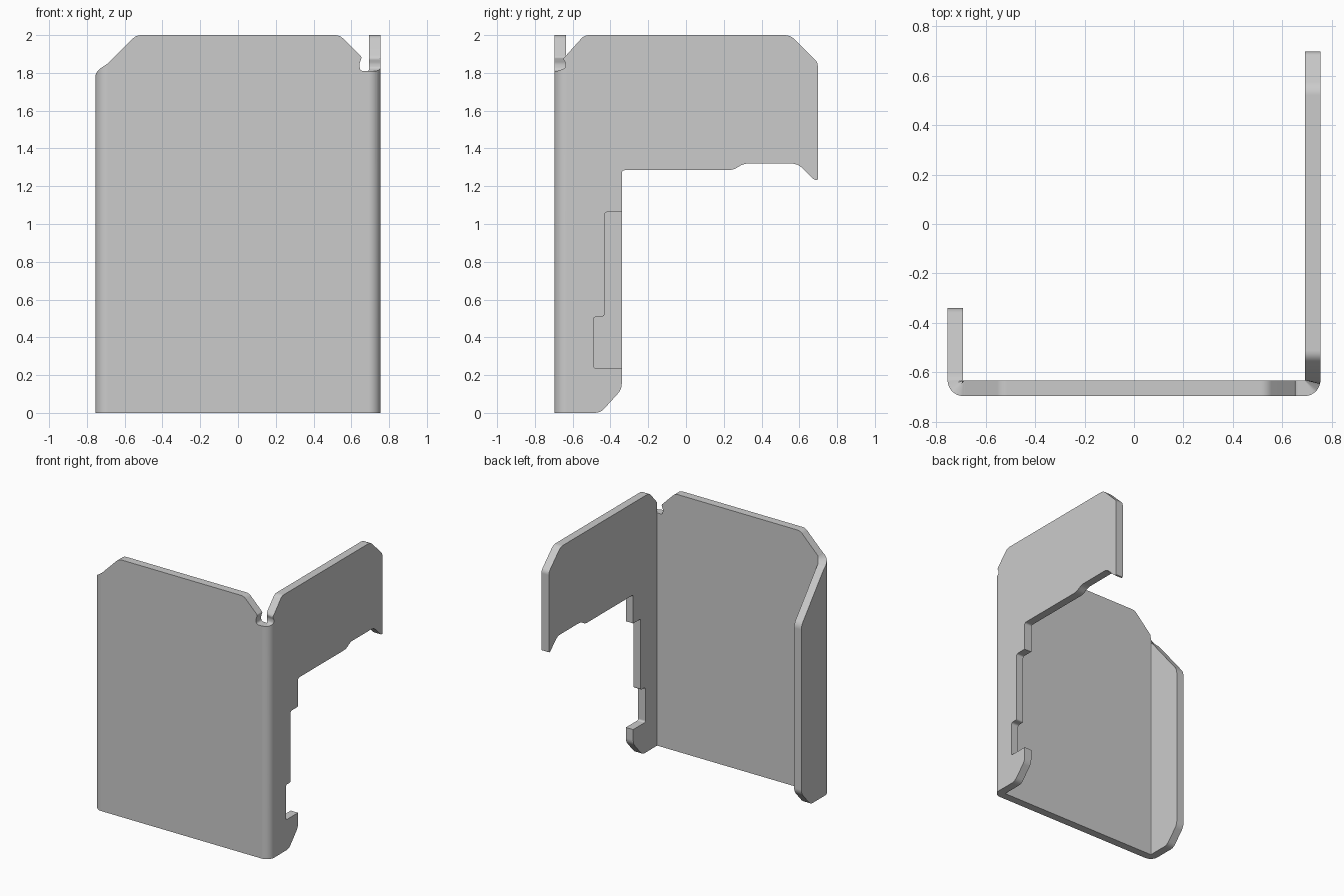
import bpy, bmesh, math
from mathutils import Vector

if "Cube" in bpy.data.objects:
    bpy.data.objects.remove(bpy.data.objects["Cube"])

T = 0.0625                 # sheet thickness
W = 0.6925                 # half width of the flat front panel
Y0 = -0.6345               # inner face of the front panel
R_IN = 0.002               # nearly sharp inside bend
ARC = math.pi / 2 * T      # bend length in the flat pattern
SEG = 8                    # steps per bend


def flange(y):
    """Flat-pattern position of depth y on a side flange."""
    return W + ARC + (y - Y0)


def fold(p):
    """Fold flat pattern (s along the sheet, d outward, z up) into a U."""
    s, d, z = p
    side, a = (1 if s >= 0 else -1), abs(s)
    cx, cy, r = W - R_IN, Y0 + R_IN, R_IN + d
    if a <= W:
        k = cx * a / W
        return Vector((side * k, cy - r, z))
    if a < W + ARC:
        t = (a - W) / ARC * math.pi / 2
        return Vector((side * (cx + r * math.sin(t)), cy - r * math.cos(t), z))
    return Vector((side * (cx + r), cy + a - W - ARC, z))


def rounded(points, steps=4):
    """Round each (s, z, setback) corner with a small curve."""
    out = []
    n = len(points)
    for i, (s, z, c) in enumerate(points):
        p = Vector((s, z))
        if c == 0:
            out.append(p)
            continue
        a = p + (Vector(points[i - 1][:2]) - p).normalized() * c
        b = p + (Vector(points[(i + 1) % n][:2]) - p).normalized() * c
        for k in range(steps + 1):
            t = k / steps
            out.append(a * (1 - t) ** 2 + p * 2 * t * (1 - t) + b * t * t)
    return out


F = flange
outline = [
    # left flange
    (-F(-0.455), 0, 0.03), (-F(-0.342), 0.125, 0.03),
    (-F(-0.342), 1.43, 0.03), (-F(-0.62), 1.77, 0.02), (-0.745, 1.815, 0.01),
    # front panel top
    (-0.69, 1.85, 0.01), (-0.54, 2, 0.025), (0.54, 2, 0.025),
    # relief notch at the right bend
    (0.657, 1.883, 0.008), (0.645, 1.85, 0.008), (0.647, 1.81, 0.02),
    (0.74, 1.81, 0.01), (0.785, 1.825, 0.012), (0.787, 1.85, 0.008),
    (0.773, 1.875, 0.008),
    # right flange arm
    (F(-0.54), 2, 0.025), (F(0.55), 2, 0.03), (F(0.696), 1.855, 0.02),
    (F(0.696), 1.23, 0.012), (F(0.675), 1.235, 0.01),
    (F(0.59), 1.32, 0.035), (F(0.30), 1.32, 0.03), (F(0.25), 1.285, 0.03),
    # right flange stepped edge
    (F(-0.342), 1.285, 0.018), (F(-0.342), 1.063, 0),
    (F(-0.433), 1.063, 0.015), (F(-0.433), 0.51, 0.015),
    (F(-0.492), 0.51, 0.02), (F(-0.492), 0.237, 0.015),
    (F(-0.342), 0.237, 0), (F(-0.342), 0.125, 0.03), (F(-0.455), 0, 0.03),
]

# flat pattern, divided at the bends
bm = bmesh.new()
bm.faces.new([bm.verts.new((p.x, T, p.y)) for p in rounded(outline)])
for side in (-1, 1):
    for i in range(SEG + 1):
        s = side * (W + ARC * i / SEG)
        bmesh.ops.bisect_plane(bm, geom=bm.verts[:] + bm.edges[:] + bm.faces[:],
                               dist=1e-5, plane_co=(s, 0, 0), plane_no=(1, 0, 0))

# thicken, then fold into shape
ext = bmesh.ops.extrude_face_region(bm, geom=bm.faces[:], use_keep_orig=True)
for v in ext["geom"]:
    if isinstance(v, bmesh.types.BMVert):
        v.co.y = 0
for v in bm.verts:
    v.co = fold(v.co)
bmesh.ops.recalc_face_normals(bm, faces=bm.faces[:])

mesh = bpy.data.meshes.new("folded_bracket")
bm.to_mesh(mesh)
bm.free()
bracket = bpy.data.objects.new("folded_bracket", mesh)
bpy.context.collection.objects.link(bracket)

# smooth bends, crisp sheet edges
bpy.context.view_layer.objects.active = bracket
bracket.select_set(True)
bpy.ops.object.shade_smooth_by_angle(angle=math.radians(30))
wn = bracket.modifiers.new("flat_panels", 'WEIGHTED_NORMAL')
wn.keep_sharp = True
